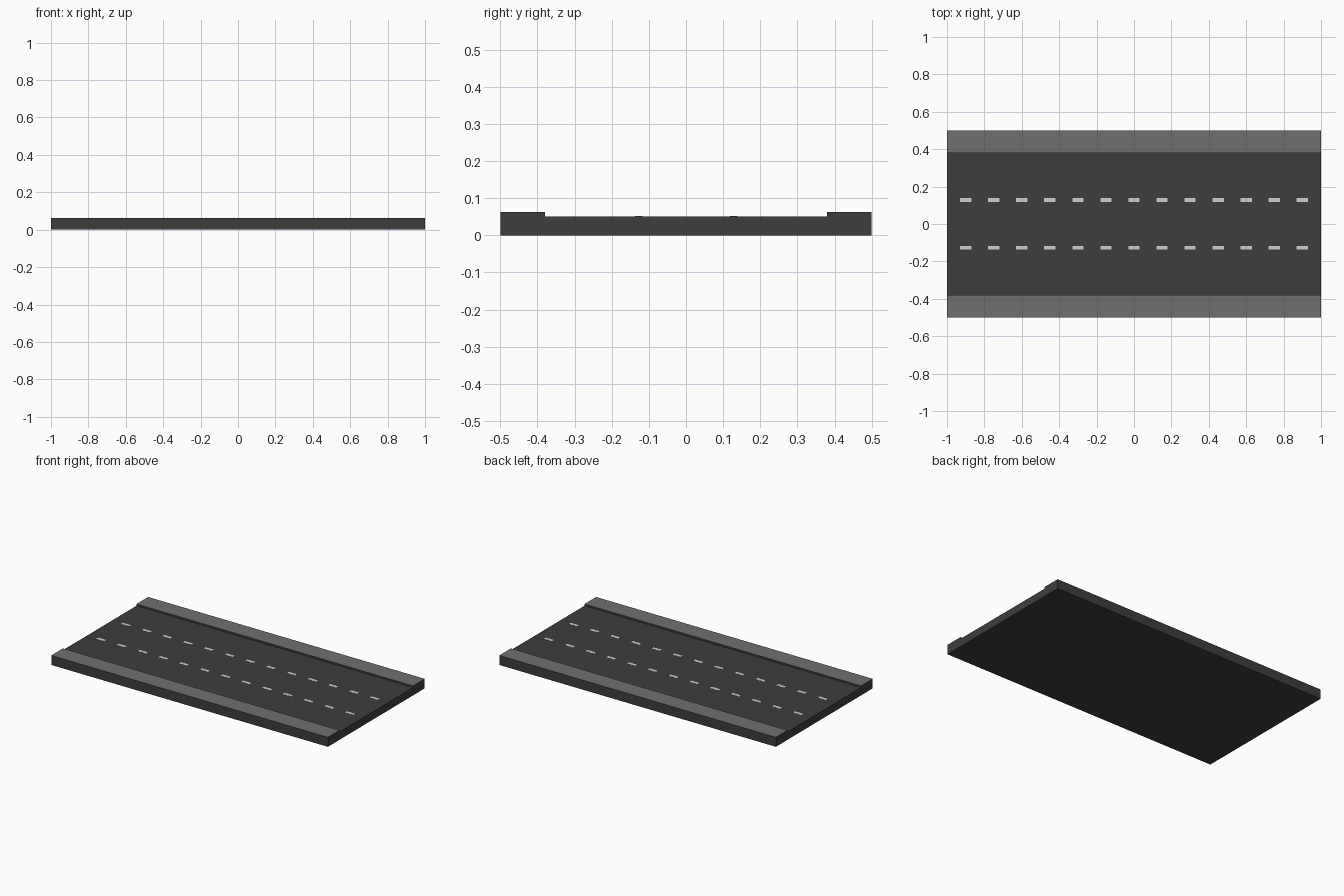
import bpy, bmesh
from mathutils import Matrix

if "Cube" in bpy.data.objects:
    bpy.data.objects.remove(bpy.data.objects["Cube"])


def material(name, v):
    m = bpy.data.materials.new(name)
    m.diffuse_color = (v, v, v, 1)
    m.use_nodes = True
    m.node_tree.nodes["Principled BSDF"].inputs["Base Color"].default_value = m.diffuse_color
    return m


ASPHALT = material("dark asphalt", 0.048)
PAVING = material("grey paving", 0.16)
PAINT = material("pale road paint", 0.62)


def boxes(name, spans, mats, top_index=0):
    """One object from a list of (x0, x1, y0, y1, z0, z1) boxes."""
    bm = bmesh.new()
    for x0, x1, y0, y1, z0, z1 in spans:
        mat = Matrix.Translation(((x0 + x1) / 2, (y0 + y1) / 2, (z0 + z1) / 2))
        mat = mat @ Matrix.Diagonal((x1 - x0, y1 - y0, z1 - z0, 1))
        bmesh.ops.create_cube(bm, size=1, matrix=mat)
    bm.normal_update()
    for f in bm.faces:
        f.material_index = top_index if f.normal.z > 0.5 else 0
    me = bpy.data.meshes.new(name)
    bm.to_mesh(me)
    bm.free()
    for m in mats:
        me.materials.append(m)
    ob = bpy.data.objects.new(name, me)
    bpy.context.collection.objects.link(ob)
    return ob


# Road slab
boxes("road_slab", [(-1, 1, -0.5, 0.5, 0, 0.051)], [ASPHALT])

# Raised pavements: paved on top, dark kerb sides
for side, y0, y1 in (("front", -0.5, -0.38), ("back", 0.38, 0.5)):
    boxes(side + "_pavement", [(-1, 1, y0, y1, 0.051, 0.0625)],
          [ASPHALT, PAVING], top_index=1)

# Two rows of thin painted lane dashes
for side, y in (("front", -0.127), ("back", 0.128)):
    dashes = []
    for i in range(13):
        x = -0.9 + 0.15 * i
        dashes.append((x - 0.03, x + 0.03, y - 0.01, y + 0.01, 0.051, 0.0515))
    boxes(side + "_lane_dashes", dashes, [PAINT])
